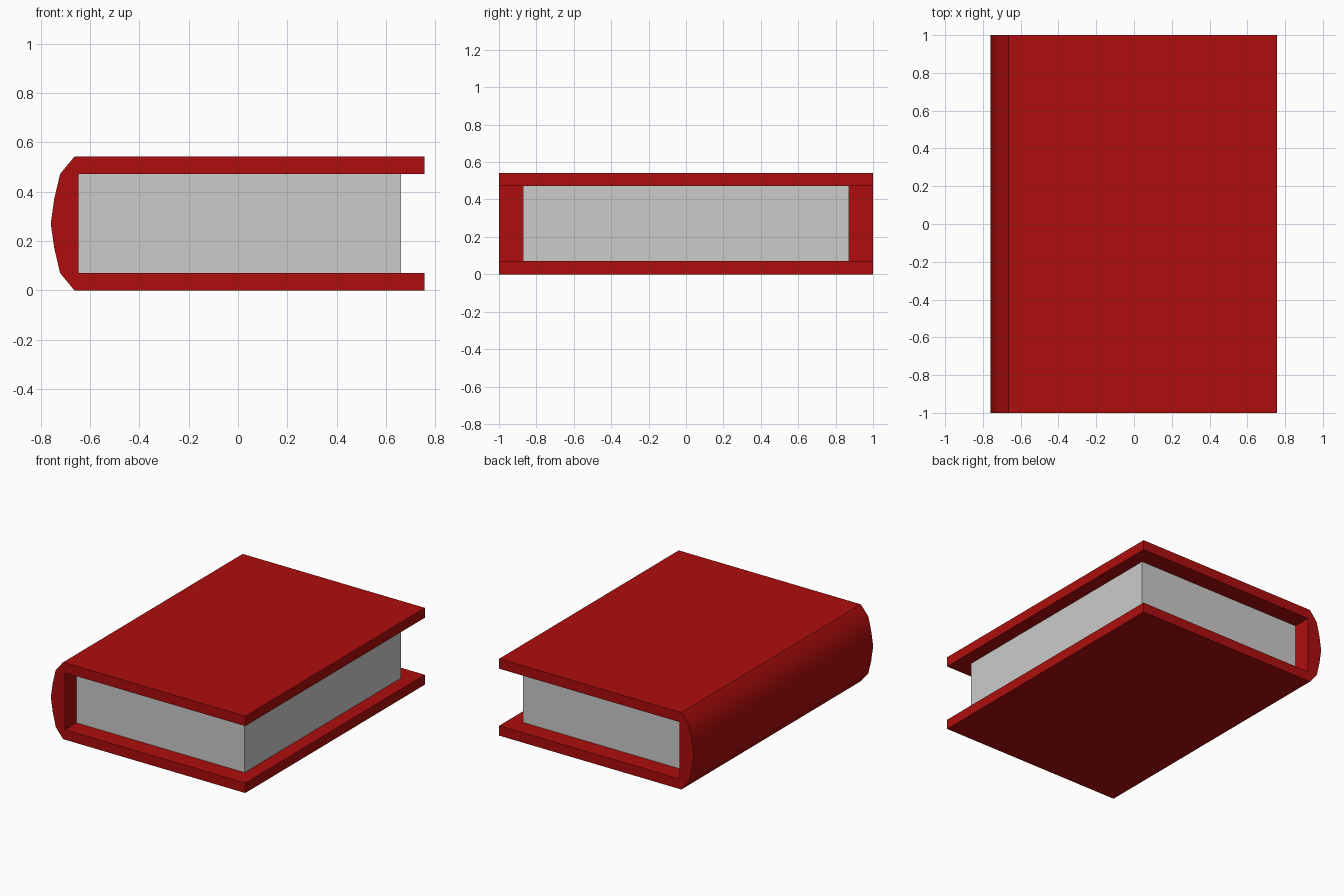
import bpy, bmesh, math

if "Cube" in bpy.data.objects:
    bpy.data.objects.remove(bpy.data.objects["Cube"])

MID = 0.271  # half of the book thickness


def finish(name, bm, smooth=False):
    bmesh.ops.recalc_face_normals(bm, faces=bm.faces)
    mesh = bpy.data.meshes.new(name)
    bm.to_mesh(mesh)
    bm.free()
    obj = bpy.data.objects.new(name, mesh)
    bpy.context.collection.objects.link(obj)
    if smooth:
        bpy.ops.object.select_all(action='DESELECT')
        bpy.context.view_layer.objects.active = obj
        obj.select_set(True)
        bpy.ops.object.shade_smooth_by_angle(angle=math.radians(35))
    return obj


# Cover: C-shaped profile with a rounded spine, mirrored about mid height
half = [(-0.648, 0.07), (0.757, 0.07), (0.757, 0.0), (-0.664, 0.0),
        (-0.722, 0.07), (-0.745, 0.168)]
profile = half + [(-0.76, MID)] + [(x, 2 * MID - z) for x, z in reversed(half)]
bm = bmesh.new()
face = bm.faces.new([bm.verts.new((x, -1, z)) for x, z in profile])
out = bmesh.ops.extrude_face_region(bm, geom=[face])
bmesh.ops.translate(bm, vec=(0, 2, 0),
                    verts=[v for v in out['geom'] if isinstance(v, bmesh.types.BMVert)])
cover = finish("cover", bm, smooth=True)
red = bpy.data.materials.new("cover_red")
red.diffuse_color = (0.42, 0.004, 0.004, 1)
red.use_nodes = True
red.node_tree.nodes["Principled BSDF"].inputs["Base Color"].default_value = red.diffuse_color
cover.data.materials.append(red)

# Page block between the boards
bm = bmesh.new()
bmesh.ops.create_cube(bm, size=1)
bmesh.ops.scale(bm, vec=(1.31, 1.744, 2 * MID - 0.14), verts=bm.verts)
bmesh.ops.translate(bm, vec=(0.007, 0, MID), verts=bm.verts)
finish("pages", bm)
